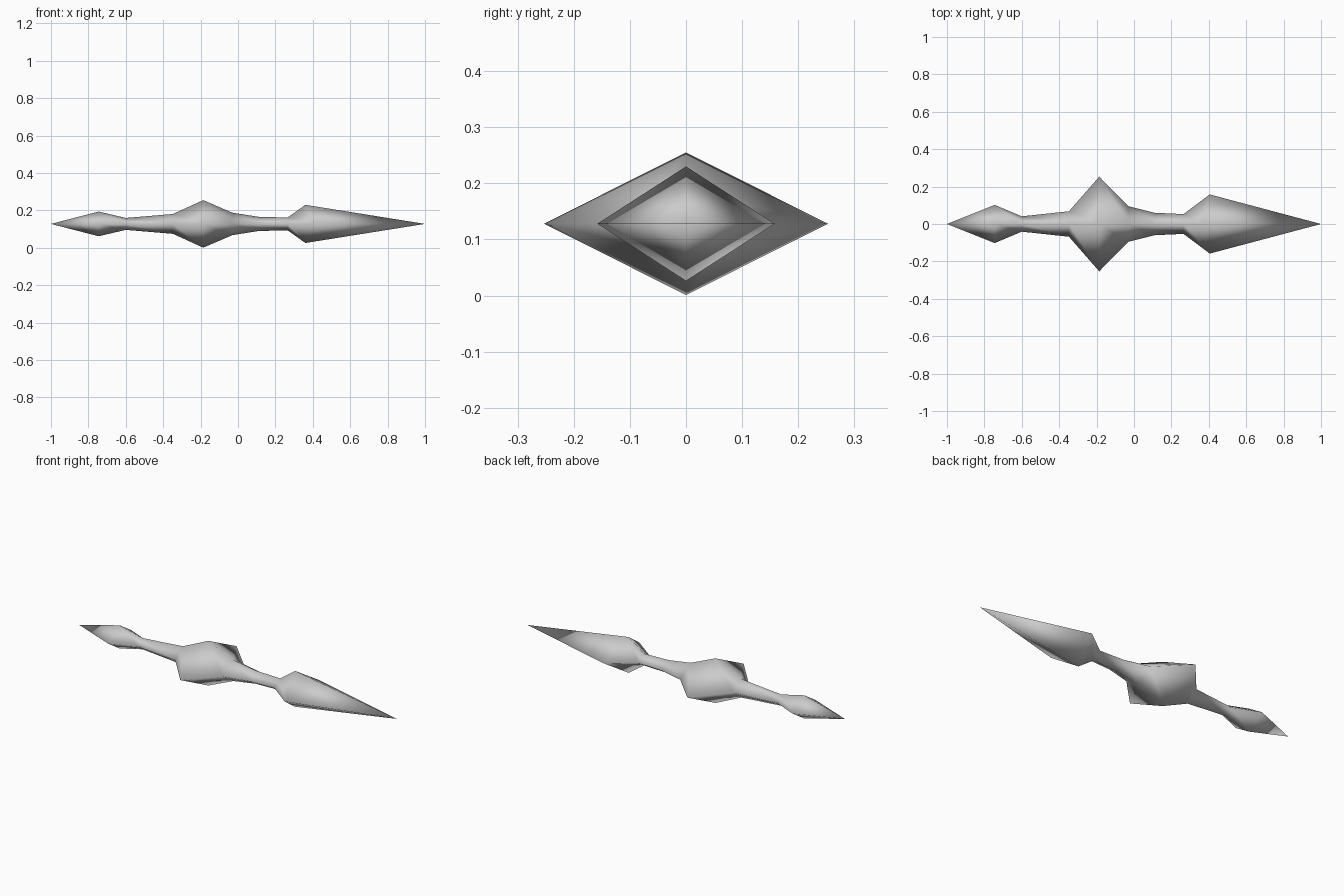
import bpy, bmesh

if "Cube" in bpy.data.objects:
    bpy.data.objects.remove(bpy.data.objects["Cube"])

MID = 0.128  # height of the long axis

steel = bpy.data.materials.new("light grey")
steel.diffuse_color = (0.6, 0.6, 0.6, 1)
steel.use_nodes = True
steel.node_tree.nodes["Principled BSDF"].inputs["Base Color"].default_value = steel.diffuse_color

# diamond sections: x of side corners, half width, x of ridge corners, half height
SECTIONS = [
    (-0.745, 0.102, -0.745, 0.066),  # pommel bulge
    (-0.60, 0.041, -0.60, 0.032),    # neck
    (-0.348, 0.068, -0.348, 0.053),  # grip end
    (-0.186, 0.253, -0.186, 0.127),  # central hub
    (-0.03, 0.095, -0.03, 0.060),    # hub end
    (0.11, 0.060, 0.11, 0.038),      # shaft
    (0.265, 0.053, 0.265, 0.034),    # blade root
    (0.405, 0.158, 0.36, 0.102),     # blade shoulder
]

bm = bmesh.new()
rings = []
for xs, w, xr, h in SECTIONS:
    rings.append([bm.verts.new(p) for p in (
        (xs, w, MID), (xr, 0, MID + h), (xs, -w, MID), (xr, 0, MID - h))])
tail = bm.verts.new((-1, 0, MID))
tip = bm.verts.new((1, 0, MID))

# skin between sections and close both ends with points
for i in range(4):
    j = (i + 1) % 4
    for a, b in zip(rings, rings[1:]):
        bm.faces.new((a[i], a[j], b[j], b[i]))
    bm.faces.new((tail, rings[0][j], rings[0][i]))
    bm.faces.new((tip, rings[-1][i], rings[-1][j]))
bmesh.ops.recalc_face_normals(bm, faces=bm.faces)
for f in bm.faces:
    f.smooth = True

mesh = bpy.data.meshes.new("double_pointed_blade")
bm.to_mesh(mesh)
bm.free()
mesh.materials.append(steel)
obj = bpy.data.objects.new("double_pointed_blade", mesh)
bpy.context.collection.objects.link(obj)
